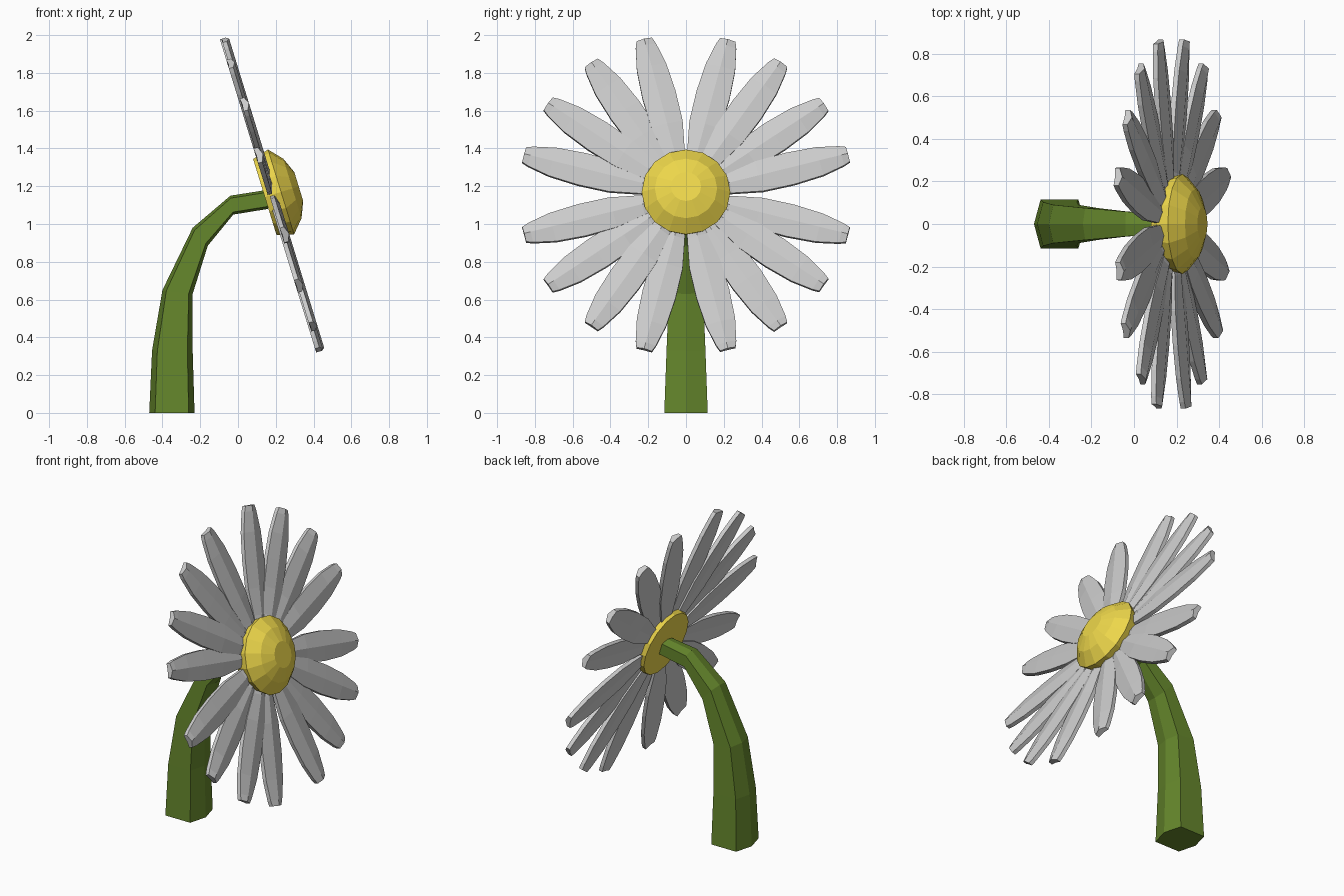
import bpy, bmesh, math
from mathutils import Matrix, Vector

if "Cube" in bpy.data.objects:
    bpy.data.objects.remove(bpy.data.objects["Cube"])

TILT = math.atan2(0.294, 0.956)
# Head frame: local z is the facing axis, local x runs sideways, local y up
N = Vector((math.cos(TILT), 0, math.sin(TILT)))
X = Vector((0, 1, 0))
Y = N.cross(X)
C = Vector((0.18, 0, 1.155))
HEAD = Matrix.Translation(C) @ Matrix((X, Y, N)).transposed().to_4x4()


def material(name, col):
    m = bpy.data.materials.new(name)
    m.diffuse_color = (*col, 1)
    m.use_nodes = True
    m.node_tree.nodes["Principled BSDF"].inputs["Base Color"].default_value = m.diffuse_color
    return m


def loft(name, rings, mat=None, matrix=None):
    """Skin a list of equal-length vertex rings and cap both ends."""
    bm = bmesh.new()
    vs = [[bm.verts.new(p) for p in ring] for ring in rings]
    n = len(vs[0])
    for a, b in zip(vs, vs[1:]):
        for i in range(n):
            j = (i + 1) % n
            bm.faces.new((a[i], a[j], b[j], b[i]))
    bm.faces.new(vs[0][::-1])
    bm.faces.new(vs[-1])
    if matrix:
        bm.transform(matrix)
    bmesh.ops.recalc_face_normals(bm, faces=bm.faces)
    me = bpy.data.meshes.new(name)
    bm.to_mesh(me)
    bm.free()
    ob = bpy.data.objects.new(name, me)
    bpy.context.collection.objects.link(ob)
    if mat:
        me.materials.append(mat)
    return ob


green = material("stem_green", (0.13, 0.24, 0.025))
yellow = material("centre_yellow", (0.85, 0.68, 0.07))

# Stem: six-sided, each section from its outer and inner edge in the xz plane
sections = [
    ((-0.47, 0.0), (-0.23, 0.0), 0.115),
    ((-0.455, 0.33), (-0.24, 0.33), 0.103),
    ((-0.40, 0.65), (-0.24, 0.63), 0.09),
    ((-0.24, 0.98), (-0.16, 0.885), 0.075),
    ((-0.04, 1.15), (-0.025, 1.05), 0.058),
    ((0.15, 1.18), (0.16, 1.08), 0.05),
]
rings = []
for (ax, az), (bx, bz), w in sections:
    rings.append([(ax + (bx - ax) * t, s * w, az + (bz - az) * t)
                  for t, s in ((0, 0), (0.13, 1), (0.87, 1), (1, 0), (0.87, -1), (0.13, -1))])
loft("stem", rings, green)

# Flower centre: flat back, faceted dome in front
profile = [(0.21, -0.04), (0.235, 0.05), (0.165, 0.113), (0.08, 0.148)]
loft("flower_centre",
     [[(r * math.cos(k * math.tau / 16), r * math.sin(k * math.tau / 16), h)
       for k in range(16)] for r, h in profile], yellow, HEAD)

# Petals: ridged along the middle, four in each quarter
outline = [(0.15, 0.035), (0.24, 0.055), (0.40, 0.085), (0.57, 0.090),
           (0.73, 0.080), (0.85, 0.055), (0.885, 0.042)]
for q in range(4):
    for k, ang in enumerate((14.5, 34.5, 55.5, 75.5)):
        rings = []
        for r, w in outline:
            rings.append([(r, -w, -0.018), (r, 0, -0.014), (r, w, -0.018),
                          (r, w, 0.006), (r, 0, 0.022), (r, -w, 0.006)])
        spin = Matrix.Rotation(math.radians(ang + 90 * q), 4, 'Z')
        lift = Matrix.Translation((0, 0, 0.004 * (-1) ** k))
        loft(f"petal_{q * 4 + k + 1}", rings, None, HEAD @ lift @ spin)
